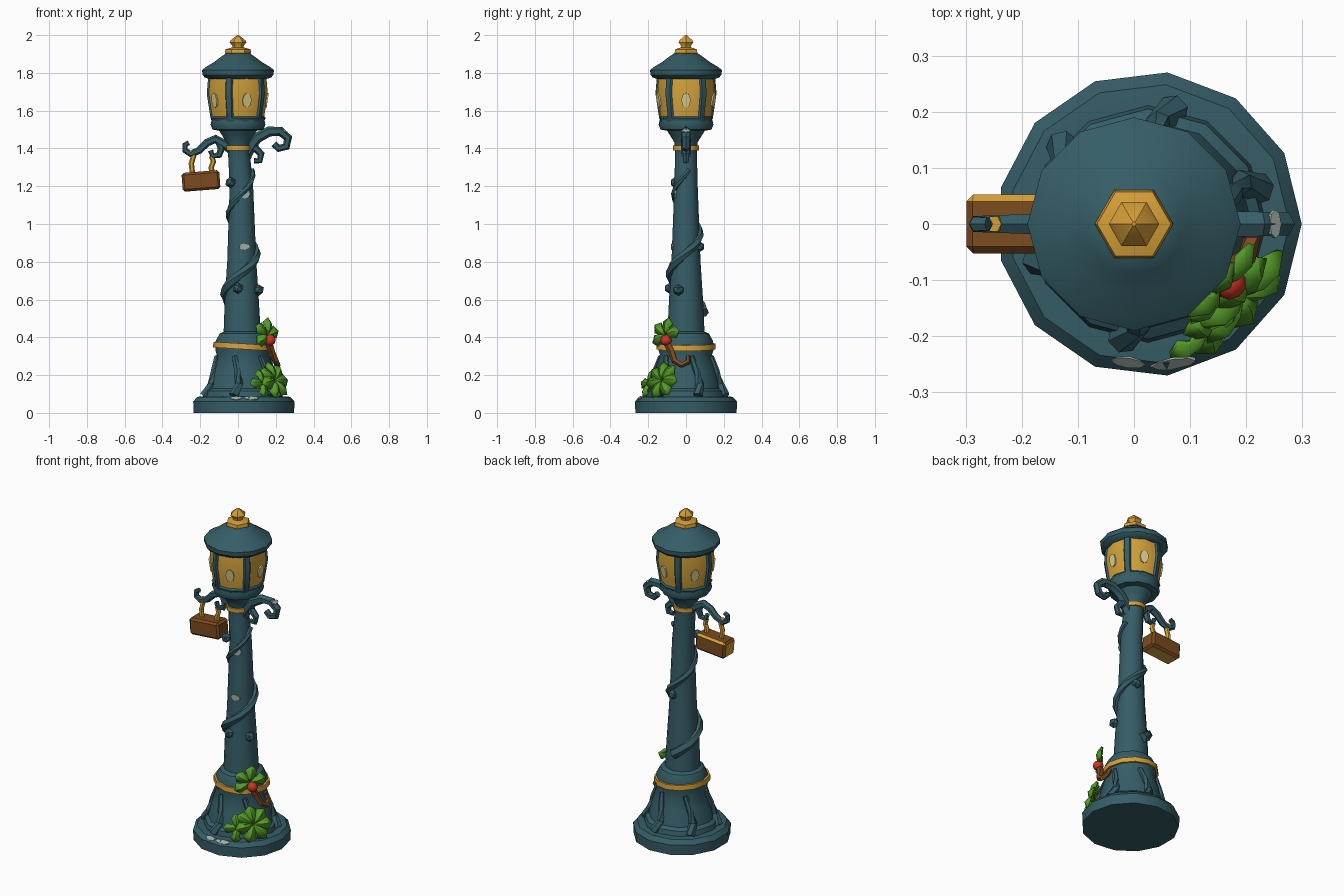
import bpy, bmesh, math
from mathutils import Vector, Matrix
from math import sin, cos, pi, radians

if "Cube" in bpy.data.objects:
    bpy.data.objects.remove(bpy.data.objects["Cube"])


def material(name, rgb):
    m = bpy.data.materials.new(name)
    m.diffuse_color = (*rgb, 1)
    m.use_nodes = True
    m.node_tree.nodes["Principled BSDF"].inputs["Base Color"].default_value = m.diffuse_color
    return m


TEAL = material("dark teal paint", (0.036, 0.11, 0.135))
GOLD = material("gold", (0.68, 0.35, 0.04))
GLOW = material("amber glass", (0.66, 0.37, 0.045))
SHINE = material("pale glass shine", (0.72, 0.62, 0.28))
BROWN = material("brown wood", (0.2, 0.07, 0.014))
GREEN = material("leaf green", (0.09, 0.33, 0.02))
RED = material("berry red", (0.62, 0.035, 0.02))
WORN = material("worn grey paint", (0.36, 0.42, 0.39))


def finish(name, bm, *mats):
    bmesh.ops.recalc_face_normals(bm, faces=bm.faces)
    me = bpy.data.meshes.new(name)
    bm.to_mesh(me)
    bm.free()
    for m in mats:
        me.materials.append(m)
    ob = bpy.data.objects.new(name, me)
    bpy.context.collection.objects.link(ob)
    return ob


def skin(bm, rings, caps=True):
    """Join rings of points with quads."""
    vs = [[bm.verts.new(p) for p in r] for r in rings]
    n = len(vs[0])
    for a, b in zip(vs, vs[1:]):
        for i in range(n):
            bm.faces.new((a[i], a[(i + 1) % n], b[(i + 1) % n], b[i]))
    if caps:
        bm.faces.new(vs[0][::-1])
        bm.faces.new(vs[-1])


def lathe(name, profile, n, mat, tilt=0.0):
    """profile: (z, radius, x offset)"""
    bm = bmesh.new()
    skin(bm, [[(cx + r * cos(2 * pi * i / n), r * sin(2 * pi * i / n),
                z + tilt * r * cos(2 * pi * i / n)) for i in range(n)] for z, r, cx in profile])
    return finish(name, bm, mat)


def tube(name, pts, radii, mat, ref=(0, 1, 0), n=6):
    pts, ref, rings = [Vector(p) for p in pts], Vector(ref), []
    for i, p in enumerate(pts):
        t = (pts[min(i + 1, len(pts) - 1)] - pts[max(i - 1, 0)]).normalized()
        u = t.cross(ref).normalized()
        v = t.cross(u)
        r = radii[0] + (radii[1] - radii[0]) * i / (len(pts) - 1)
        rings.append([p + r * (cos(2 * pi * k / n) * u + sin(2 * pi * k / n) * v) for k in range(n)])
    bm = bmesh.new()
    skin(bm, rings)
    return finish(name, bm, mat)


def plate(name, loc, normal, w, h, mat):
    """Thin oval plate lying on a surface."""
    bm = bmesh.new()
    rot = Vector(normal).to_track_quat('Z', 'Y').to_matrix().to_4x4()
    bmesh.ops.create_cone(bm, segments=8, radius1=0.5, radius2=0.5, depth=0.008, cap_ends=True,
                          matrix=Matrix.Translation(loc) @ rot @ Matrix.Diagonal((w, h, 1, 1)))
    return finish(name, bm, mat)


def holly(name, centre, out, angles, length):
    """Leaves fanned around a centre, facing along out."""
    bm = bmesh.new()
    out = Vector(out).normalized()
    side = Vector((0, 0, 1)).cross(out).normalized()
    up = out.cross(side)
    for a in angles:
        d = side * cos(radians(a)) + up * sin(radians(a))
        w = out.cross(d)
        at = lambda l, s, h: bm.verts.new(Vector(centre) + d * l * length + w * s * length + out * h * length)
        rib = [at(0, 0, 0), at(.35, 0, .22), at(.7, 0, .25), at(1.05, 0, .02)]
        for s in (1, -1):
            edge = [at(.25, .32 * s, .02), at(.48, .22 * s, .12), at(.75, .36 * s, 0)]
            bm.faces.new((rib[0], rib[1], edge[0]))
            bm.faces.new((rib[1], rib[2], edge[1], edge[0]))
            bm.faces.new((rib[2], rib[3], edge[2], edge[1]))
    ob = finish(name, bm, GREEN)
    mod = ob.modifiers.new("thickness", 'SOLIDIFY')
    mod.thickness, mod.offset = 0.012, 0


# Base and post
lathe("base_plinth", [(0, .27, .027), (.06, .272, .027), (.085, .25, .027), (.088, .2, .025)], 13, TEAL)
lathe("post", [(.07, .215, .025), (.115, .205, .025), (.13, .185, .025), (.22, .165, .025),
               (.31, .138, .025), (.33, .145, .025), (.38, .143, .025), (.42, .122, .025),
               (.43, .098, .022), (.6, .09, .02), (.8, .077, .02), (1.2, .062, .018),
               (1.36, .058, .006), (1.43, .06, 0), (1.47, .085, 0), (1.51, .11, 0)], 12, TEAL)
lathe("belt", [(.337, .14, .025), (.337, .157, .025), (.367, .155, .025), (.367, .14, .025)], 12, GOLD, -.06)
lathe("collar", [(1.39, .05, .002), (1.39, .068, .002), (1.415, .068, .002), (1.415, .05, .002)], 12, GOLD)

# Root ridges on the foot
for k in range(6):
    a = k * pi / 3 + .3
    tube(f"root_ridge_{k}", [(.025 + r * cos(a + t), r * sin(a + t), z) for r, t, z in
                             ((.21, 0, .09), (.18, .12, .15), (.162, .05, .22), (.14, -.1, .3))],
         (.028, .014), TEAL, (0, 0, 1))

# Vine spiralling up the post, with buds
helix = []
for i in range(25):
    a = radians(-270 + i * 27)
    z = .74 + (a + pi / 2) / (2 * pi) * .42
    r = .094 - (z - .5) * .047
    helix.append((.02 + r * cos(a), r * sin(a), z))
tube("vine", helix, (.03, .014), TEAL, (0, 0, 1))
for k, (x, y, z) in enumerate(((.11, -.04, .65), (-.04, -.055, 1.22), (.04, .07, .88), (0, -.085, .66))):
    bm = bmesh.new()
    bmesh.ops.create_icosphere(bm, subdivisions=1, radius=.03, matrix=Matrix.Translation((x, y, z)))
    finish(f"vine_bud_{k}", bm, TEAL)

# Lantern
lathe("lantern_sill", [(1.495, .105, 0), (1.5, .135, 0), (1.525, .145, 0), (1.55, .14, 0), (1.555, .12, 0)], 12, TEAL)
bm = bmesh.new()
ring_angles = [radians(72 * k + o) for k in range(5) for o in (-31, 0, 31)]
skin(bm, [[(r * cos(a), r * sin(a), z) for a in ring_angles] for z, r in
          ((1.535, .135), (1.56, .146), (1.69, .166), (1.785, .158))])
bm.normal_update()
for k in range(5):
    d = Vector((cos(radians(72 * k)), sin(radians(72 * k)), 0))
    pane = [f for f in bm.faces if f.calc_center_median().z > 1.56 and abs(f.normal.z) < .8
            and f.calc_center_median().normalized().dot(d) > 0
            and f.calc_center_median().xy.normalized().dot(d.xy) > cos(radians(25))]
    bmesh.ops.inset_region(bm, faces=pane, thickness=.009, depth=-.008, use_even_offset=True)
    for f in pane:
        f.material_index = 1
finish("lantern_cage", bm, TEAL, GLOW)
for k in range(5):
    a = radians(72 * k)
    plate(f"glass_shine_{k}", (.153 * cos(a), .153 * sin(a), 1.655), (cos(a), sin(a), -.15), .05, .08, SHINE)
lathe("roof", [(1.765, .14, 0), (1.775, .175, 0), (1.79, .188, 0), (1.815, .19, 0), (1.83, .172, 0),
               (1.855, .13, 0), (1.885, .09, 0), (1.905, .06, 0)], 12, TEAL)
lathe("finial", [(1.895, .06, 0), (1.905, .07, 0), (1.925, .066, 0), (1.935, .03, 0), (1.943, .03, 0),
                 (1.962, .045, 0), (1.972, .04, 0), (2.0, .004, 0)], 6, GOLD)


# Scroll arms
def scroll(name, pts, radii, mat=TEAL):
    tube(name, [(x, 0, z) for x, z in pts], radii, mat)


scroll("right_arm", [(.03, 1.34), (.06, 1.40), (.1, 1.455), (.165, 1.49), (.225, 1.49), (.265, 1.455),
                     (.255, 1.41), (.215, 1.4), (.19, 1.425)], (.032, .018))
scroll("right_arm_curl", [(.05, 1.395), (.095, 1.40), (.122, 1.37), (.115, 1.335), (.085, 1.335)], (.024, .015))
scroll("left_arm", [(-.03, 1.39), (-.07, 1.42), (-.12, 1.45), (-.165, 1.43), (-.205, 1.39), (-.25, 1.37),
                    (-.28, 1.39), (-.28, 1.42), (-.26, 1.43)], (.026, .013))
scroll("left_arm_curl", [(-.1, 1.44), (-.088, 1.40), (-.1, 1.365), (-.135, 1.36), (-.145, 1.39)], (.022, .014))
plate("arm_worn_patch", (.25, 0, 1.492), (.6, 0, .8), .05, .025, WORN)

# Hanging sign and hooks
scroll("outer_hook", [(-.25, 1.39), (-.235, 1.36), (-.247, 1.32), (-.24, 1.26)], (.015, .014), GOLD)
scroll("inner_hook", [(-.14, 1.36), (-.13, 1.33), (-.142, 1.3), (-.135, 1.26)], (.014, .015), GOLD)
bm = bmesh.new()
bmesh.ops.create_cube(bm, size=1, matrix=Matrix.Translation((-.196, 0, 1.228)) @ Matrix.Rotation(-.08, 4, 'Y')
                      @ Matrix.Diagonal((.2, .105, .1, 1)))
bmesh.ops.bevel(bm, geom=bm.edges[:], offset=.012, segments=1, affect='EDGES')
bm.normal_update()
for f in bm.faces:
    if f.normal.x < -.9 or (f.normal.y > .4 and f.normal.z > .4) or f.normal.z < -.9:
        f.material_index = 1
finish("hanging_sign", bm, BROWN, GOLD)

# Strap end, holly and berry
tube("strap_end", [(.165, -.1, .37), (.18, -.075, .32), (.2, -.06, .275), (.21, -.025, .255),
                   (.2, .01, .27), (.185, .012, .3)], (.02, .014), BROWN, (1, 0, 0), 5)
holly("upper_holly", (.15, -.105, .41), (.75, -.65, .1), (15, 80, 145, 205), .09)
holly("lower_holly", (.19, -.125, .17), (.75, -.65, .35), (0, 50, 100, 145, 190, 250, 310), .1)
holly("lower_holly_side", (.13, -.19, .155), (.5, -.8, .4), (30, 100, 180, 260), .075)
bm = bmesh.new()
bmesh.ops.create_icosphere(bm, subdivisions=2, radius=.03, matrix=Matrix.Translation((.17, -.105, .385)))
finish("berry", bm, RED)

# Worn paint patches
plate("post_patch_high", (.035, -.06, 1.16), (.1, -1, 0), .06, .05, WORN)
plate("post_patch_low", (.035, -.073, .88), (.1, -1, 0), .06, .035, WORN)
plate("base_patch_left", (-.01, -.245, .077), (-.1, -.7, .7), .06, .025, WORN)
plate("base_patch_right", (.07, -.247, .077), (.1, -.7, .7), .08, .025, WORN)

# Soft shading with sharp corners kept
for ob in bpy.data.objects:
    ob.select_set(True)
    bpy.context.view_layer.objects.active = ob
bpy.ops.object.shade_smooth_by_angle(angle=radians(35))
